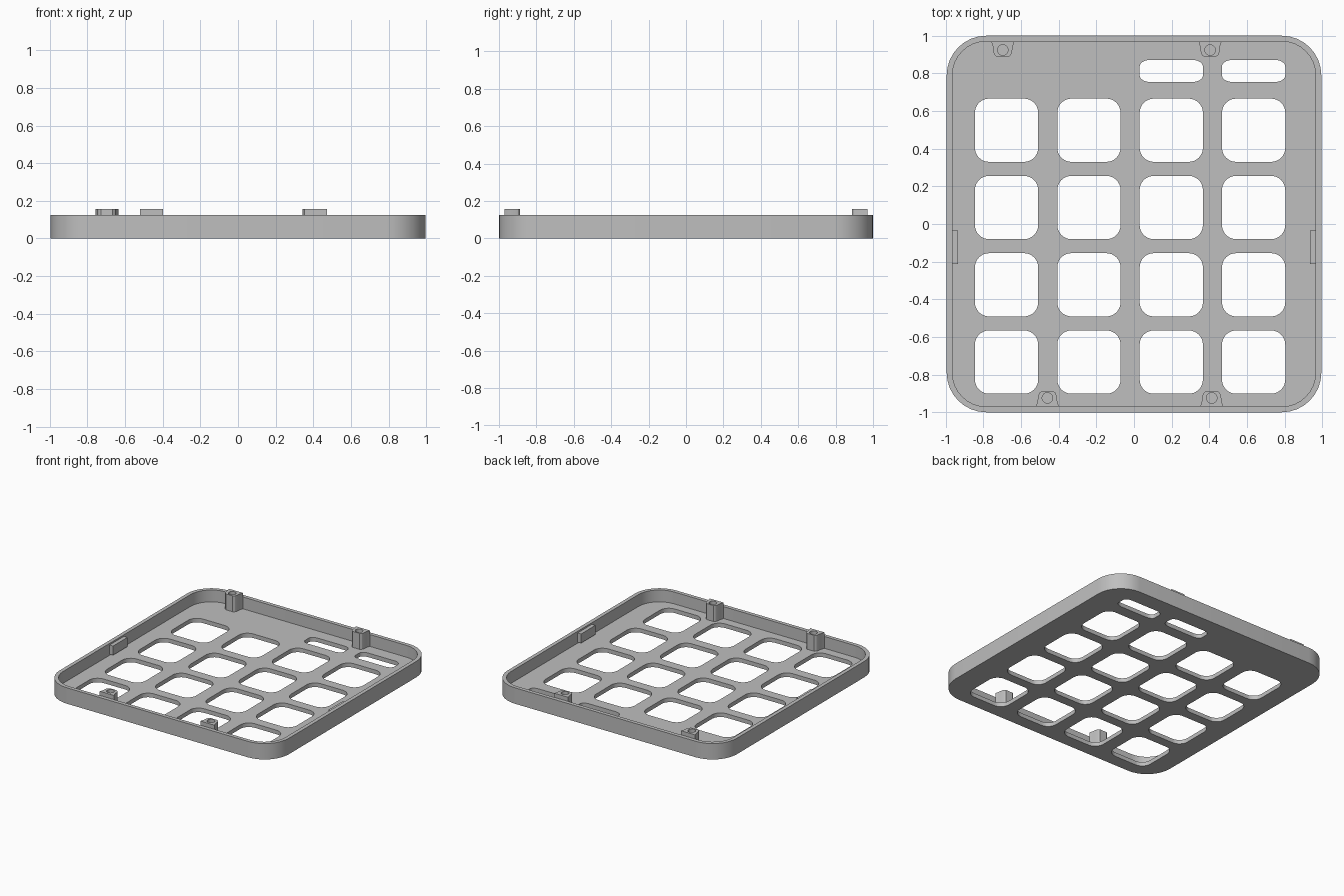
import bpy, bmesh
from math import sin, cos, pi, radians

cube = bpy.data.objects.get("Cube")
if cube:
    bpy.data.objects.remove(cube, do_unlink=True)

grey = bpy.data.materials.new("plain grey")
grey.use_nodes = True
grey.diffuse_color = (0.52, 0.52, 0.52, 1)
grey.node_tree.nodes["Principled BSDF"].inputs["Base Color"].default_value = grey.diffuse_color

FLOOR, RIM, POST = 0.032, 0.125, 0.157


def rounded_rect(cx, cy, w, h, rx, ry=None, steps=8):
    """Outline of a rectangle with elliptical corners."""
    ry = ry or rx
    points = []
    for quarter, (sx, sy) in enumerate([(1, 1), (-1, 1), (-1, -1), (1, -1)]):
        for i in range(steps + 1):
            a = (quarter + i / steps) * pi / 2
            points.append((cx + sx * (w / 2 - rx) + rx * cos(a),
                           cy + sy * (h / 2 - ry) + ry * sin(a)))
    return points


def circle(cx, cy, r, steps=24):
    return [(cx + r * cos(2 * pi * i / steps), cy + r * sin(2 * pi * i / steps))
            for i in range(steps)]


def extrude(name, outlines, bottom, top):
    """Solid from an outer outline and any hole outlines."""
    curve = bpy.data.curves.new(name, "CURVE")
    curve.dimensions = "2D"
    curve.fill_mode = "BOTH"
    curve.extrude = (top - bottom) / 2
    for outline in outlines:
        spline = curve.splines.new("POLY")
        spline.points.add(len(outline) - 1)
        for point, (x, y) in zip(spline.points, outline):
            point.co = (x, y, 0, 1)
        spline.use_cyclic_u = True
    source = bpy.data.objects.new(name + " outline", curve)
    bpy.context.collection.objects.link(source)
    graph = bpy.context.evaluated_depsgraph_get()
    mesh = bpy.data.meshes.new_from_object(source.evaluated_get(graph))
    bpy.data.objects.remove(source, do_unlink=True)

    bm = bmesh.new()
    bm.from_mesh(mesh)
    bmesh.ops.remove_doubles(bm, verts=bm.verts, dist=0.0001)
    bmesh.ops.translate(bm, verts=bm.verts, vec=(0, 0, (bottom + top) / 2))
    bmesh.ops.recalc_face_normals(bm, faces=bm.faces)
    bm.to_mesh(mesh)
    bm.free()
    mesh.materials.clear()
    mesh.materials.append(grey)
    part = bpy.data.objects.new(name, mesh)
    bpy.context.collection.objects.link(part)
    bpy.ops.object.select_all(action="DESELECT")
    part.select_set(True)
    bpy.context.view_layer.objects.active = part
    bpy.ops.object.shade_smooth_by_angle(angle=radians(30))
    return part


outer = rounded_rect(0, 0, 1.99, 2, 0.21)
inner = rounded_rect(0, 0, 1.93, 1.94, 0.18)

# Floor plate with a grid of square openings and two slots
columns = [-0.677 + 0.4375 * i for i in range(4)]
rows = [0.498 - 0.4105 * i for i in range(4)]
openings = [rounded_rect(x, y, 0.336, 0.336, 0.075) for x in columns for y in rows]
slots = [rounded_rect(x, 0.813, 0.336, 0.117, 0.055, 0.035) for x in columns[2:]]
extrude("floor_plate", [outer] + openings + slots, 0, FLOOR)

# Surrounding wall
extrude("rim_wall", [outer, inner], FLOOR, RIM)

# Screw posts against the front and back walls, flared towards the wall
half = [(0.061, 0.0), (0.052, 0.03), (0.049, 0.058), (0.043, 0.073), (0.03, 0.083)]
profile = half + [(-x, d) for x, d in reversed(half)]
for name, x, side in [("back_right_post", -0.697, 1), ("back_left_post", 0.404, 1),
                      ("front_right_post", -0.46, -1), ("front_left_post", 0.413, -1)]:
    body = [(x + px, side * (0.97 - d)) for px, d in profile]
    extrude(name, [body, circle(x, side * 0.924, 0.028)], FLOOR, POST)

# Clips on the side walls
for name, side in [("right_clip", -1), ("left_clip", 1)]:
    extrude(name, [[(side * 0.966, -0.213), (side * 0.935, -0.213),
                    (side * 0.935, -0.035), (side * 0.966, -0.035)]], 0.04, 0.112)
